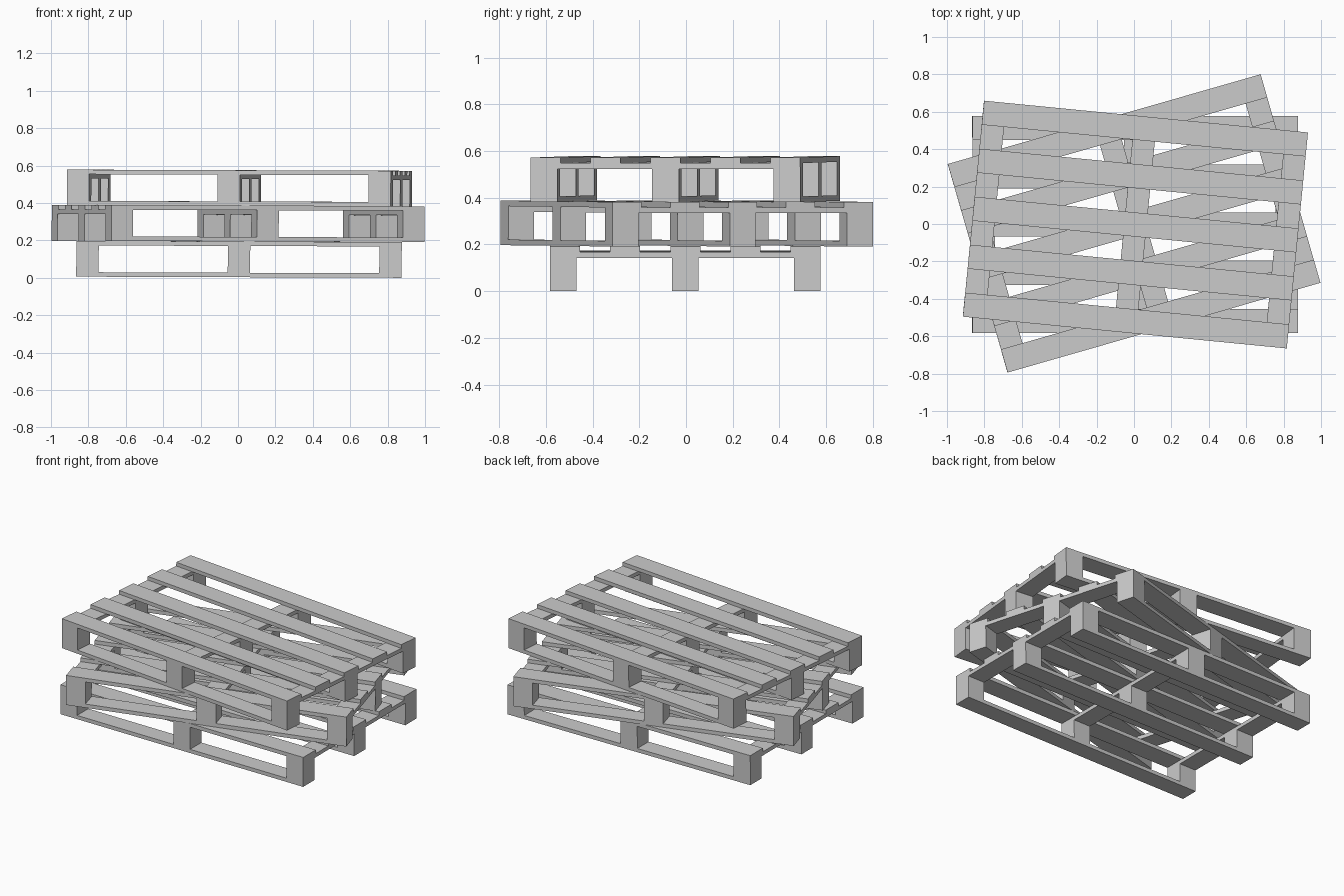
import bpy
from math import radians
from mathutils import Matrix, Vector, Euler

cube = bpy.data.objects.get("Cube")
if cube:
    bpy.data.objects.remove(cube, do_unlink=True)

# Single bare-wood grey
GREY = (0.6, 0.6, 0.6, 1.0)
wood = bpy.data.materials.new("plain grey wood")
wood.use_nodes = True
wood.diffuse_color = GREY
wood.node_tree.nodes["Principled BSDF"].inputs["Base Color"].default_value = GREY

# Pallet proportions
LENGTH, WIDTH, HEIGHT = 1.74, 1.16, 0.191
BOARD = 0.024                 # thickness of every board
SLAT = WIDTH / 9              # five slats with four equal gaps
BLOCK_X, BLOCK_Y = 0.12, 0.115


def spread(total, size, count):
    """Centres of evenly spaced pieces whose outer edges span the total."""
    span = total - size
    return [-span / 2 + span * i / (count - 1) for i in range(count)]


def box(name, size, centre, frame):
    bpy.ops.mesh.primitive_cube_add(size=1)
    part = bpy.context.object
    part.name = name
    part.data.transform(Matrix.Diagonal((*size, 1)))
    part.matrix_world = frame @ Matrix.Translation(centre)
    part.data.materials.append(wood)


def pallet(level, location, turn, lean):
    frame = Matrix.Translation(location) @ Euler((0, lean, turn)).to_matrix().to_4x4()
    columns = spread(LENGTH, BLOCK_X, 3)
    rows = spread(WIDTH, BLOCK_Y, 3)
    block_height = HEIGHT - 3 * BOARD

    # Deck slats
    for y in spread(WIDTH, SLAT, 5):
        box(level + "_deck_slat", (LENGTH, SLAT, BOARD),
            Vector((0, y, HEIGHT - BOARD / 2)), frame)
    # Cross boards under the deck
    for x in columns:
        box(level + "_cross_board", (BLOCK_X, WIDTH, BOARD),
            Vector((x, 0, HEIGHT - BOARD * 1.5)), frame)
    # Runners and the spacer blocks standing on them
    for y in rows:
        box(level + "_runner", (LENGTH, BLOCK_Y, BOARD), Vector((0, y, BOARD / 2)), frame)
        for x in columns:
            box(level + "_block", (BLOCK_X, BLOCK_Y, block_height),
                Vector((x, y, BOARD + block_height / 2)), frame)


# Three loosely stacked pallets
LEAN = radians(0.2)
pallet("bottom_pallet", (0.005, -0.003, 0.003), 0, LEAN)
pallet("middle_pallet", (0, 0.003, 0.194), radians(16), LEAN)
pallet("top_pallet", (0.007, -0.003, 0.384), radians(-5.6), LEAN)
